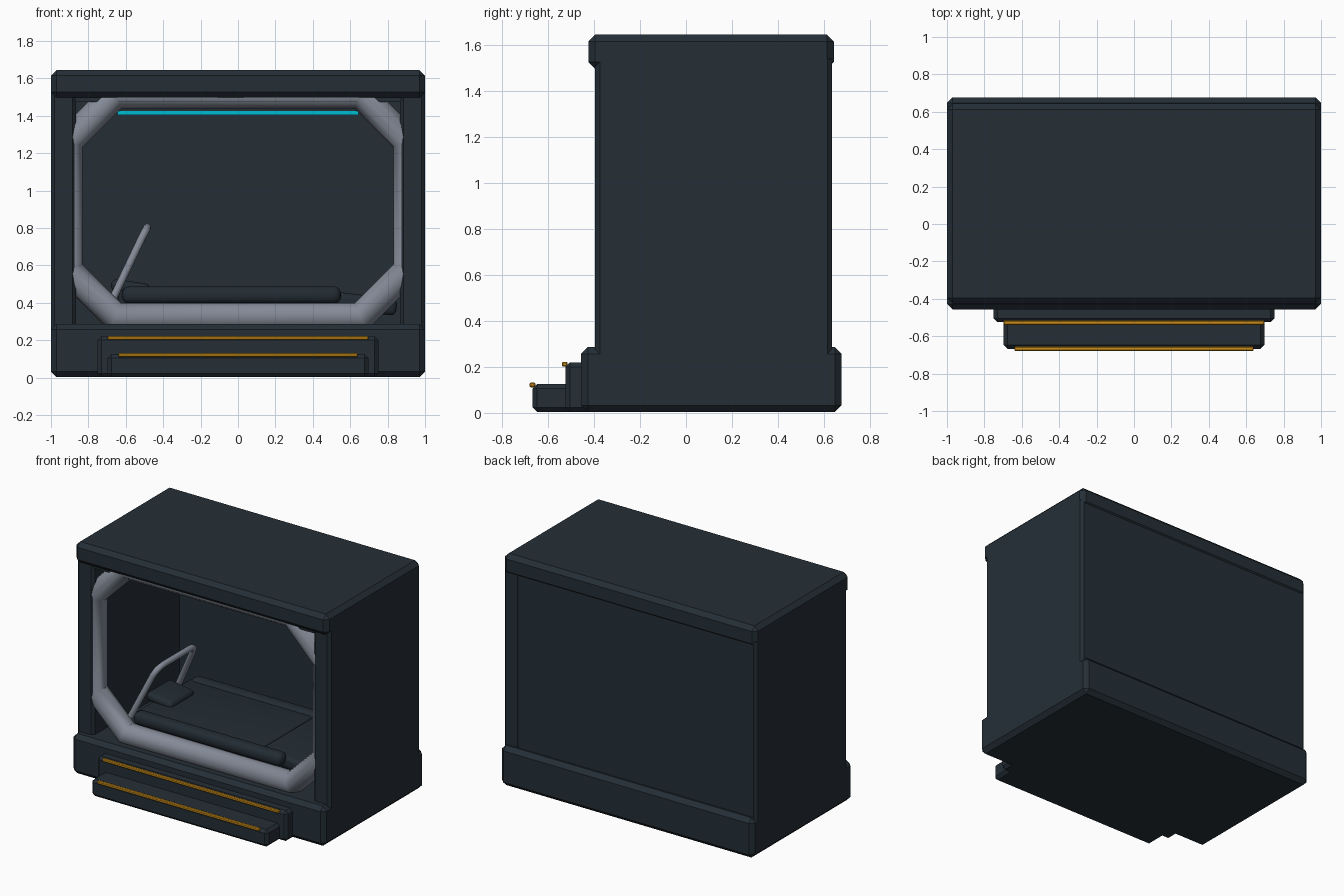
import bpy, bmesh, math
from mathutils import Matrix, Vector

if "Cube" in bpy.data.objects:
    bpy.data.objects.remove(bpy.data.objects["Cube"])


def mat(name, col):
    m = bpy.data.materials.new(name)
    m.diffuse_color = (*col, 1)
    m.use_nodes = True
    m.node_tree.nodes["Principled BSDF"].inputs["Base Color"].default_value = m.diffuse_color
    return m


SLATE = mat("dark slate", (0.018, 0.028, 0.037))
PAD = mat("dark padding", (0.016, 0.025, 0.033))
METAL = mat("grey metal", (0.23, 0.255, 0.31))
GOLD = mat("amber trim", (0.60, 0.27, 0.010))
CYAN = mat("cyan light", (0.0, 0.50, 0.65))


def box(name, x, y, z, m, bevel=0.0, seg=1, tilt=0.0):
    """Bevelled box from x, y, z ranges, optionally tilted about its own y axis."""
    lo, hi = Vector((x[0], y[0], z[0])), Vector((x[1], y[1], z[1]))
    bm = bmesh.new()
    bmesh.ops.create_cube(bm, size=1, matrix=Matrix.Diagonal((*(hi - lo), 1)))
    if bevel:
        bmesh.ops.bevel(bm, geom=bm.edges[:], offset=bevel, segments=seg,
                        profile=0.5, affect='EDGES')
    me = bpy.data.meshes.new(name)
    bm.to_mesh(me)
    bm.free()
    me.materials.append(m)
    ob = bpy.data.objects.new(name, me)
    ob.location = (lo + hi) / 2
    ob.rotation_euler[1] = tilt
    bpy.context.collection.objects.link(ob)
    if seg > 1:
        smooth(ob, 40)
    return ob


def smooth(ob, angle):
    bpy.ops.object.select_all(action='DESELECT')
    ob.select_set(True)
    bpy.context.view_layer.objects.active = ob
    bpy.ops.object.shade_smooth_by_angle(angle=math.radians(angle))


def tube(name, pts, r, m, cyclic=False):
    """Round tube along a polyline, converted to a mesh."""
    cu = bpy.data.curves.new(name, 'CURVE')
    cu.dimensions = '3D'
    sp = cu.splines.new('POLY')
    sp.points.add(len(pts) - 1)
    for p, co in zip(sp.points, pts):
        p.co = (*co, 1)
    sp.use_cyclic_u = cyclic
    cu.bevel_depth = r
    cu.bevel_resolution = 4
    cu.use_fill_caps = not cyclic
    cu.materials.append(m)
    ob = bpy.data.objects.new(name, cu)
    bpy.context.collection.objects.link(ob)
    bpy.ops.object.select_all(action='DESELECT')
    ob.select_set(True)
    bpy.context.view_layer.objects.active = ob
    bpy.ops.object.convert(target='MESH')
    smooth(bpy.context.object, 40)


# Cabinet shell
box("base", (-1, 1), (-0.457, 0.677), (0.003, 0.287), SLATE, 0.03)
box("roof", (-1, 1), (-0.425, 0.643), (1.497, 1.645), SLATE, 0.03)
box("ceiling", (-0.9, 0.9), (-0.38, 0.6), (1.475, 1.52), SLATE)
box("back_panel", (-0.975, 0.975), (0.575, 0.634), (0.2, 1.55), SLATE)
for side, x in (("left", (-1, -0.866)), ("right", (0.866, 1))):
    box(side + "_wall", x, (-0.395, 0.635), (0.2, 1.56), SLATE, 0.02)

# Entry steps with amber nosings
box("upper_step", (-0.75, 0.75), (-0.525, -0.40), (0.003, 0.22), SLATE, 0.02)
box("lower_step", (-0.697, 0.697), (-0.667, -0.45), (0.003, 0.125), SLATE, 0.02)
box("upper_step_trim", (-0.697, 0.697), (-0.54, -0.515), (0.201, 0.222), GOLD, 0.005)
box("lower_step_trim", (-0.64, 0.64), (-0.68, -0.655), (0.111, 0.132), GOLD, 0.005)

# Octagonal tube frame around the opening, sunk into walls and roof
X, Z0, Z1, C = 0.905, 0.325, 1.515, 0.25
ring = [(X, Z0 + C), (X, Z1 - C), (X - C, Z1), (C - X, Z1),
        (-X, Z1 - C), (-X, Z0 + C), (C - X, Z0), (X - C, Z0)]
tube("opening_frame", [(x, -0.312, z) for x, z in ring], 0.081, METAL, True)
box("light_strip", (-0.645, 0.645), (-0.25, -0.23), (1.405, 1.425), CYAN)
box("light_bracket", (-0.63, 0.63), (-0.245, -0.235), (1.42, 1.48), SLATE)

# Padded bed
box("bed_plinth", (-0.62, 0.6), (-0.24, 0.36), (0.27, 0.41), SLATE)
box("mattress", (-0.64, 0.36), (-0.27, 0.38), (0.37, 0.47), PAD, 0.03, 4)
box("leg_pad", (0.35, 0.85), (-0.25, 0.36), (0.36, 0.45), PAD, 0.03, 4, 0.12)
for side, y in (("front", -0.265), ("back", 0.375)):
    box(side + "_bolster", (-0.62, 0.55), (y - 0.05, y + 0.05), (0.395, 0.488), PAD, 0.04, 4)
box("pillow", (-0.68, -0.47), (-0.08, 0.19), (0.45, 0.515), PAD, 0.03, 4, 0.15)

# Slanted grab bar over the head end
half = [(-0.67, -0.26, 0.42), (-0.515, -0.225, 0.745), (-0.497, -0.21, 0.78),
        (-0.488, -0.18, 0.797), (-0.485, -0.14, 0.803)]
tube("grab_bar", half + [(x, -y, z) for x, y, z in reversed(half)], 0.021, METAL)
